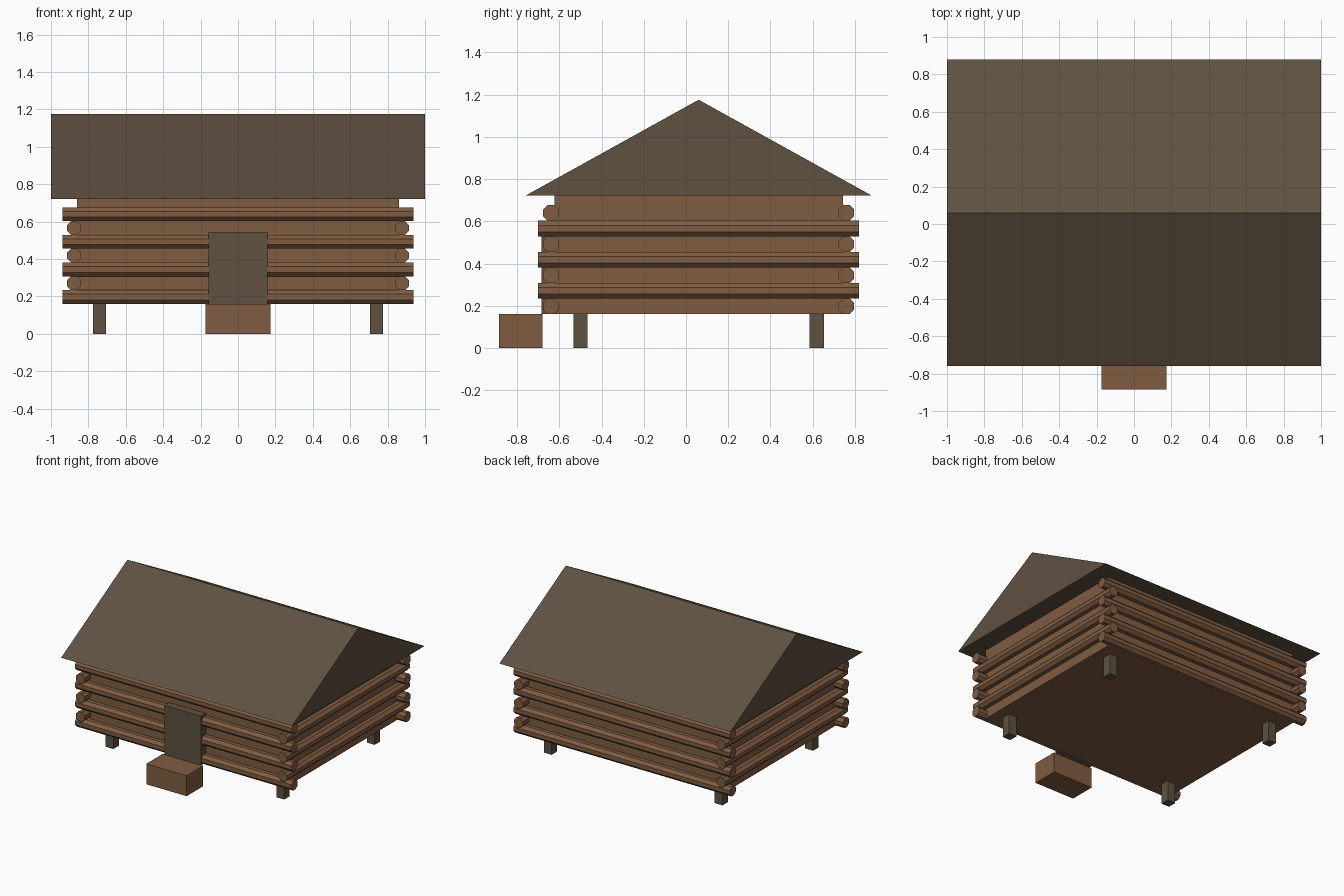
import bpy, bmesh, math
from mathutils import Matrix

if "Cube" in bpy.data.objects:
    bpy.data.objects.remove(bpy.data.objects["Cube"])


def material(name, color):
    m = bpy.data.materials.new(name)
    m.diffuse_color = (*color, 1)
    m.use_nodes = True
    m.node_tree.nodes["Principled BSDF"].inputs["Base Color"].default_value = m.diffuse_color
    return m


WOOD = material("warm_brown_wood", (0.216, 0.107, 0.053))
DARK = material("dark_grey_brown", (0.112, 0.082, 0.051))
CY = 0.06  # centre line of the cabin in y


def finish(name, bm, mat):
    bmesh.ops.recalc_face_normals(bm, faces=bm.faces)
    me = bpy.data.meshes.new(name)
    bm.to_mesh(me)
    bm.free()
    me.materials.append(mat)
    ob = bpy.data.objects.new(name, me)
    bpy.context.collection.objects.link(ob)
    return ob


def box(name, x0, x1, y0, y1, z0, z1, mat):
    bm = bmesh.new()
    mtx = (Matrix.Translation(((x0 + x1) / 2, (y0 + y1) / 2, (z0 + z1) / 2))
           @ Matrix.Diagonal((x1 - x0, y1 - y0, z1 - z0, 1)))
    bmesh.ops.create_cube(bm, size=1, matrix=mtx)
    return finish(name, bm, mat)


def log(name, centre, length, along_x):
    # eight-sided log with flat sides facing up and outward
    bm = bmesh.new()
    turn = Matrix.Rotation(math.pi / 2, 4, 'Y' if along_x else 'X')
    mtx = Matrix.Translation(centre) @ turn @ Matrix.Rotation(math.pi / 8, 4, 'Z')
    bmesh.ops.create_cone(bm, cap_ends=True, segments=8, radius1=0.04,
                          radius2=0.04, depth=length, matrix=mtx)
    return finish(name, bm, WOOD)


# Cabin body
box("cabin_body", -0.86, 0.86, CY - 0.684, CY + 0.684, 0.16, 0.725, WOOD)

# Wall logs, alternating in direction at each course
for i in range(7):
    z = 0.197 + i * 0.0738
    for s in (-1, 1):
        if i % 2 == 0:
            log("long_wall_log", (0, CY + s * 0.70, z), 1.876, True)
        else:
            log("side_wall_log", (s * 0.877, CY, z), 1.52, False)

# Solid gable roof
bm = bmesh.new()
profile = ((CY - 0.82, 0.722), (CY + 0.82, 0.722), (CY, 1.176))
gable = bm.faces.new([bm.verts.new((-1, y, z)) for y, z in profile])
ext = bmesh.ops.extrude_face_region(bm, geom=[gable], use_keep_orig=True)
bmesh.ops.translate(bm, vec=(2, 0, 0),
                    verts=[v for v in ext["geom"] if isinstance(v, bmesh.types.BMVert)])
finish("gable_roof", bm, DARK)

# Door and front step
box("door", -0.158, 0.158, -0.684, -0.61, 0.16, 0.545, DARK)
box("front_step", -0.175, 0.175, -0.885, -0.68, 0.0, 0.16, WOOD)

# Support posts
for sx in (-1, 1):
    for sy in (-1, 1):
        x, y = sx * 0.74, CY + sy * 0.56
        box("support_post", x - 0.034, x + 0.034, y - 0.034, y + 0.034, 0, 0.165, DARK)
